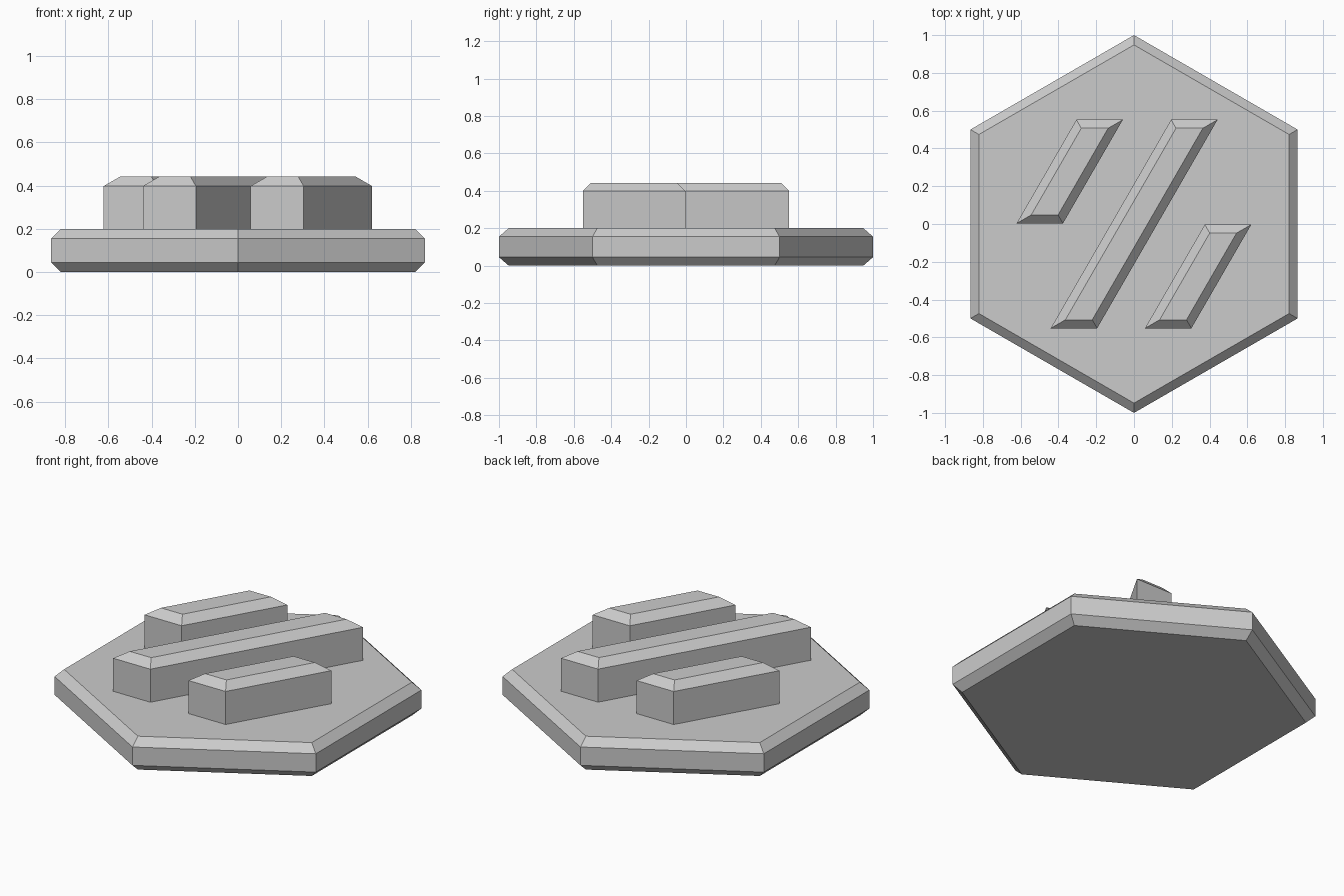
import bpy
import bmesh
from math import cos, sin, pi, radians
from mathutils import Vector

cube = bpy.data.objects.get("Cube")
if cube:
    bpy.data.objects.remove(cube, do_unlink=True)

CHAMFER = 0.045
BASE_TOP = 0.2
BAR_TOP = 0.443

grey = bpy.data.materials.new("plain grey")
grey.use_nodes = True
grey.diffuse_color = (0.6, 0.6, 0.6, 1)
grey.node_tree.nodes["Principled BSDF"].inputs["Base Color"].default_value = (0.6, 0.6, 0.6, 1)


def inset(outline, d):
    """Move every edge of a counter-clockwise convex outline inward by d."""
    result = []
    for i, p in enumerate(outline):
        a = (p - outline[i - 1]).normalized()
        b = (outline[(i + 1) % len(outline)] - p).normalized()
        na, nb = Vector((-a.y, a.x)), Vector((-b.y, b.x))
        result.append(p + (na + nb) * d / (1 + na.dot(nb)))
    return result


def chamfered_prism(name, outline, levels):
    """Stack rings of the outline, given as (height, inset), and cap both ends."""
    bm = bmesh.new()
    rings = [[bm.verts.new((p.x, p.y, z)) for p in inset(outline, d)] for z, d in levels]
    n = len(outline)
    for low, high in zip(rings, rings[1:]):
        for i in range(n):
            j = (i + 1) % n
            bm.faces.new((low[i], low[j], high[j], high[i]))
    bm.faces.new(rings[0][::-1])
    bm.faces.new(rings[-1])
    mesh = bpy.data.meshes.new(name)
    bm.to_mesh(mesh)
    bm.free()
    mesh.materials.append(grey)
    obj = bpy.data.objects.new(name, mesh)
    bpy.context.collection.objects.link(obj)


# Hexagonal base, chamfered above and below
hexagon = [Vector((cos(a), sin(a))) for a in (radians(30) + k * pi / 3 for k in range(6))]
chamfered_prism("hexagonal_base", hexagon,
                [(0, CHAMFER), (CHAMFER, 0), (BASE_TOP - CHAMFER, 0), (BASE_TOP, CHAMFER)])

# Three slanted bars, chamfered on top
SLANT = math_slant = sin(pi / 6) / cos(pi / 6)
WIDTH = 0.246
for name, x, y, length in (("long_bar", -0.441, -0.552, 1.104),
                           ("right_short_bar", -0.622, 0.003, 0.549),
                           ("left_short_bar", 0.058, -0.552, 0.549)):
    start = Vector((x, y))
    across = Vector((WIDTH, 0))
    along = Vector((SLANT * length, length))
    outline = [start, start + across, start + across + along, start + along]
    chamfered_prism(name, outline,
                    [(BASE_TOP, 0), (BAR_TOP - CHAMFER, 0), (BAR_TOP, CHAMFER)])
